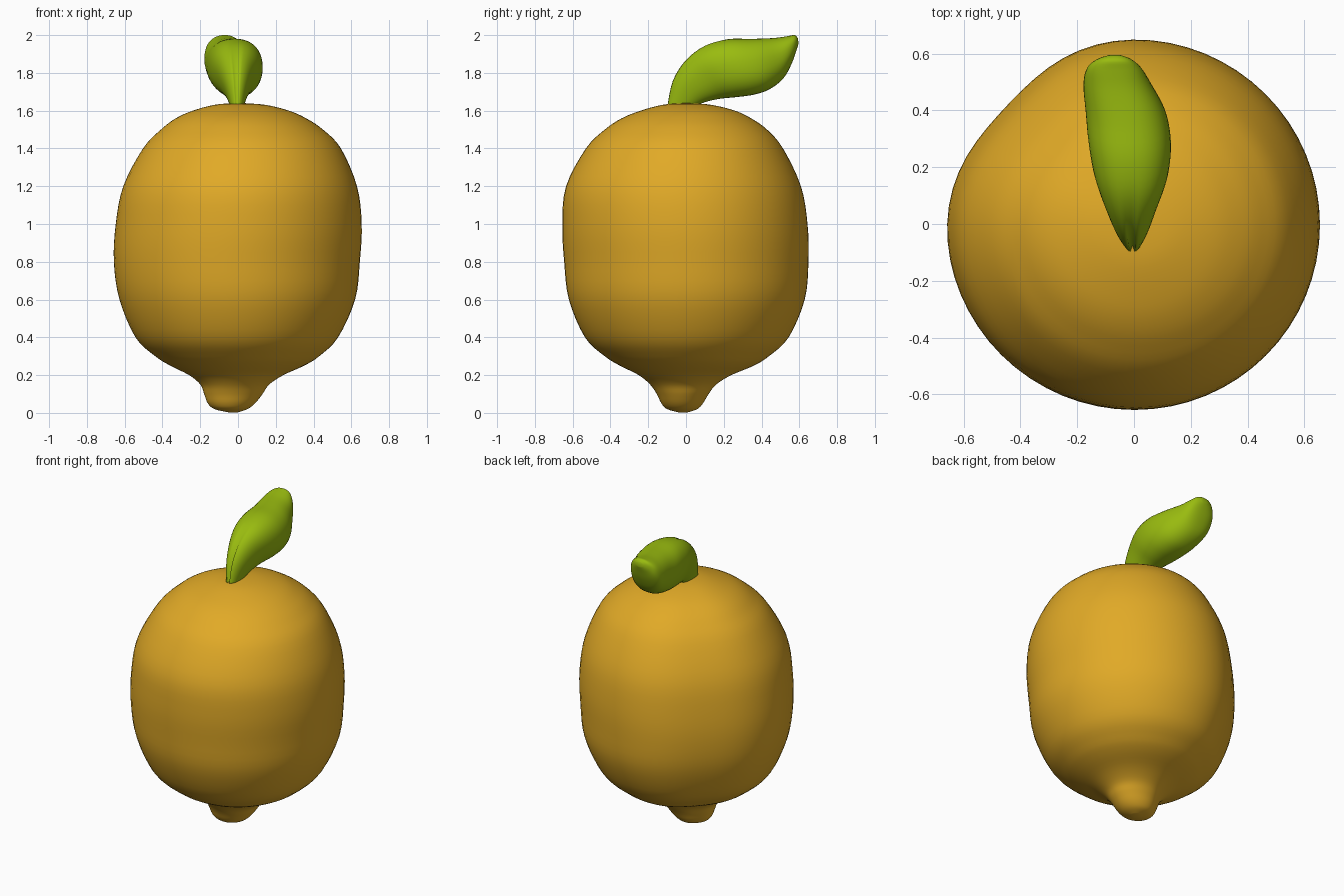
import bpy, bmesh, math
from mathutils import Vector

if "Cube" in bpy.data.objects:
    bpy.data.objects.remove(bpy.data.objects["Cube"])


def material(name, rgb):
    m = bpy.data.materials.new(name)
    m.diffuse_color = (*rgb, 1)
    m.use_nodes = True
    m.node_tree.nodes["Principled BSDF"].inputs["Base Color"].default_value = m.diffuse_color
    return m


def smooth_rows(rows, steps):
    """Catmull-Rom interpolation of a table of section rows."""
    out = []
    for i in range(len(rows) - 1):
        a, b = rows[max(i - 1, 0)], rows[i]
        c, d = rows[i + 1], rows[min(i + 2, len(rows) - 1)]
        for s in range(steps):
            t = s / steps
            out.append([0.5 * (2 * q + (r - p) * t + (2 * p - 5 * q + 4 * r - u) * t * t
                               + (3 * q - p - 3 * r + u) * t ** 3)
                        for p, q, r, u in zip(a, b, c, d)])
    out.append(rows[-1])
    return out


def loft(name, rings, mat):
    """Skin closed rings of points and cap both ends with a fan."""
    bm = bmesh.new()
    loops = [[bm.verts.new(p) for p in ring] for ring in rings]
    n = len(loops[0])
    for a, b in zip(loops, loops[1:]):
        for i in range(n):
            j = (i + 1) % n
            bm.faces.new((a[i], a[j], b[j], b[i]))
    for loop in (loops[0], loops[-1]):
        mid = bm.verts.new(sum((v.co for v in loop), Vector()) / n)
        for i in range(n):
            bm.faces.new((loop[i], loop[(i + 1) % n], mid))
    bmesh.ops.recalc_face_normals(bm, faces=bm.faces)
    me = bpy.data.meshes.new(name)
    bm.to_mesh(me)
    bm.free()
    me.materials.append(mat)
    for p in me.polygons:
        p.use_smooth = True
    ob = bpy.data.objects.new(name, me)
    bpy.context.collection.objects.link(ob)
    return ob


yellow = material("lemon yellow", (0.75, 0.40, 0.02))
green = material("leaf green", (0.32, 0.50, 0.005))

# Lemon body: z, left x, right x, front y, back y
body = [
    (0.003, -0.05, 0.00, -0.04, 0.01),
    (0.02, -0.125, 0.05, -0.10, 0.06),
    (0.05, -0.16, 0.09, -0.13, 0.09),
    (0.10, -0.18, 0.13, -0.155, 0.12),
    (0.15, -0.20, 0.165, -0.19, 0.16),
    (0.20, -0.26, 0.24, -0.25, 0.24),
    (0.25, -0.36, 0.35, -0.35, 0.36),
    (0.30, -0.44, 0.43, -0.43, 0.44),
    (0.40, -0.545, 0.53, -0.535, 0.545),
    (0.60, -0.63, 0.62, -0.62, 0.63),
    (0.80, -0.66, 0.645, -0.645, 0.65),
    (1.00, -0.65, 0.655, -0.655, 0.645),
    (1.20, -0.61, 0.63, -0.635, 0.61),
    (1.40, -0.505, 0.545, -0.53, 0.515),
    (1.50, -0.41, 0.45, -0.43, 0.43),
    (1.56, -0.33, 0.36, -0.34, 0.345),
    (1.60, -0.24, 0.27, -0.24, 0.26),
    (1.63, -0.13, 0.15, -0.13, 0.14),
    (1.64, -0.03, 0.03, -0.03, 0.03),
]
N = 64
rings = []
for z, x0, x1, y0, y1 in smooth_rows(body, 4):
    ring = []
    for i in range(N):
        a = math.tau * i / N
        # the back left flank is slightly flattened
        k = 1 - 0.07 * math.exp(-((a - math.radians(137)) / 0.45) ** 2)
        ring.append(((x0 + x1) / 2 + k * (x1 - x0) / 2 * math.cos(a),
                     (y0 + y1) / 2 + k * (y1 - y0) / 2 * math.sin(a), z))
    rings.append(ring)
loft("lemon_body", rings, yellow)

# Leaf: upper edge y, z; lower edge y, z; left x, right x; midrib groove depth
leaf = [
    (-0.10, 1.62, 0.04, 1.62, -0.04, 0.03, 0.02),
    (-0.07, 1.76, 0.10, 1.645, -0.07, 0.055, 0.03),
    (0.00, 1.87, 0.18, 1.663, -0.105, 0.085, 0.02),
    (0.10, 1.945, 0.27, 1.672, -0.14, 0.12, 0.006),
    (0.22, 1.978, 0.36, 1.685, -0.16, 0.13, 0),
    (0.35, 1.98, 0.44, 1.712, -0.17, 0.11, 0),
    (0.47, 1.985, 0.515, 1.77, -0.178, 0.06, 0),
    (0.54, 1.995, 0.56, 1.85, -0.165, 0.025, 0),
    (0.575, 2.0, 0.585, 1.92, -0.13, -0.01, 0),
    (0.592, 1.985, 0.596, 1.955, -0.09, -0.045, 0),
]
N = 40
rings = []
for ty, tz, by, bz, x0, x1, g in smooth_rows(leaf, 4):
    top, low = Vector((0, ty, tz)), Vector((0, by, bz))
    mid, half = (top + low) / 2, (top - low) / 2
    ring = []
    for i in range(N):
        a = math.tau * i / N
        c, s = math.cos(a), math.sin(a)
        c = math.copysign(abs(c) ** 0.88, c)
        s = math.copysign(abs(s) ** 0.88, s)
        p = mid + half * s
        p.x = (x0 + x1) / 2 + (x1 - x0) / 2 * c
        if i == N // 4:
            p -= half.normalized() * g
        ring.append(p)
    rings.append(ring)
loft("leaf", rings, green)
